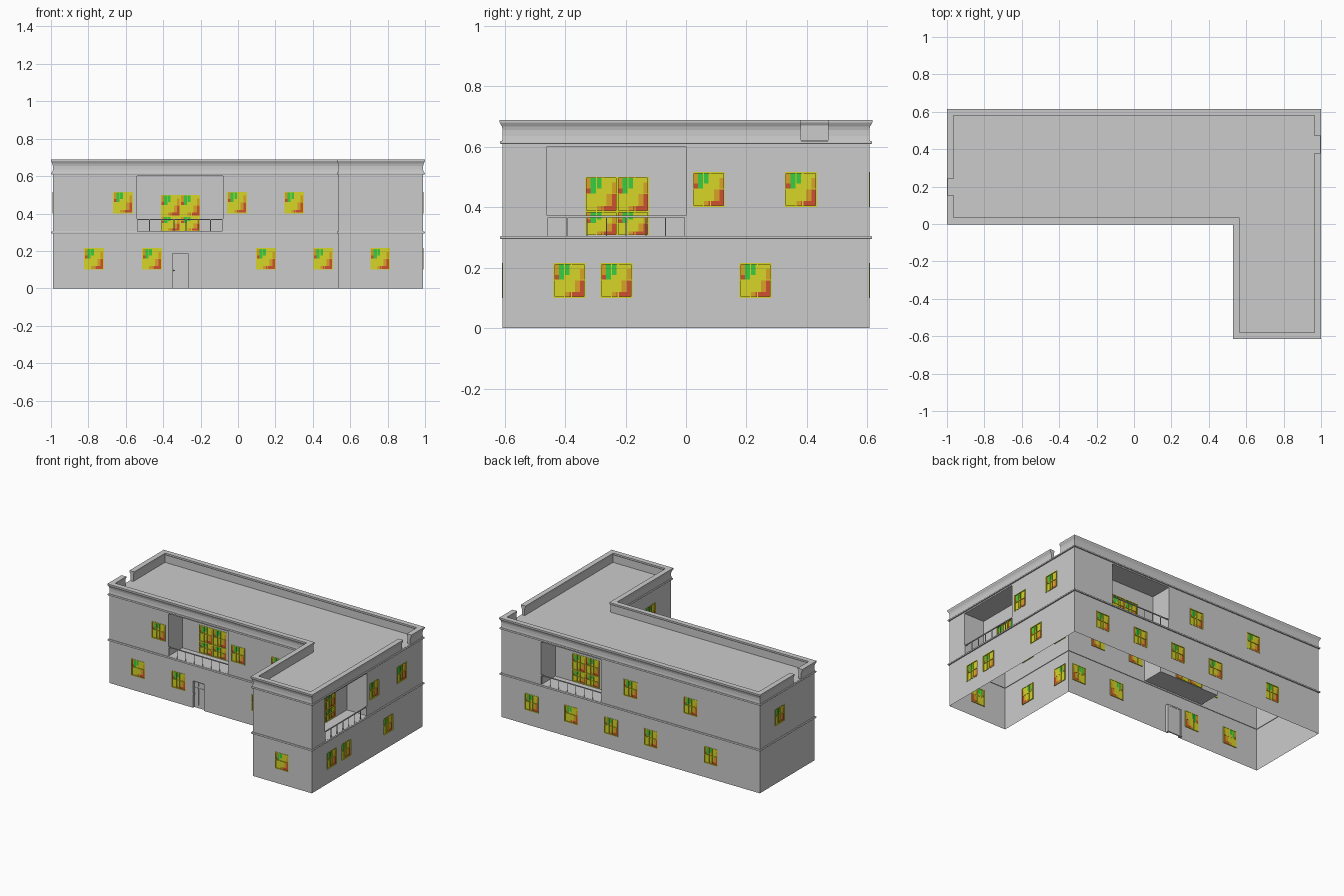
import bpy, bmesh
from mathutils import Vector, Matrix

if "Cube" in bpy.data.objects:
    bpy.data.objects.remove(bpy.data.objects["Cube"])

X, Y, XW, YF, TOP = 0.99, 0.606, 0.538, 0.008, 0.62
FOOT = [(-X, YF), (XW, YF), (XW, -Y), (X, -Y), (X, Y), (-X, Y)]
LOW, UP = 0.157, 0.458          # window centre heights
WW, WH = 0.105, 0.115           # window size
DEPTH = 0.155                   # balcony recess


def material(name, rgb):
    m = bpy.data.materials.new(name)
    m.diffuse_color = (*rgb, 1)
    m.use_nodes = True
    m.node_tree.nodes["Principled BSDF"].inputs["Base Color"].default_value = m.diffuse_color
    return m


COLOURS = {"Y": material("yellow", (0.68, 0.66, 0.02)),
           "O": material("orange", (0.70, 0.36, 0.02)),
           "R": material("red", (0.62, 0.08, 0.03)),
           "G": material("green", (0.04, 0.62, 0.05))}


def finish(bm, name, fix=True):
    if fix:
        bmesh.ops.remove_doubles(bm, verts=bm.verts, dist=1e-5)
        bmesh.ops.recalc_face_normals(bm, faces=bm.faces)
    me = bpy.data.meshes.new(name)
    bm.to_mesh(me)
    bm.free()
    return me


def place(name, me, matrix=None):
    ob = bpy.data.objects.new(name, me)
    if matrix is not None:
        ob.matrix_world = matrix
    bpy.context.collection.objects.link(ob)
    return ob


def quad(bm, pts, mat=0):
    f = bm.faces.new([bm.verts.new(p) for p in pts])
    f.material_index = mat


def box(bm, u0, u1, d0, d1, z0, z1):
    m = Matrix.Translation(((u0 + u1) / 2, (d0 + d1) / 2, (z0 + z1) / 2))
    m = m @ Matrix.Diagonal((u1 - u0, d1 - d0, z1 - z0, 1))
    bmesh.ops.create_cube(bm, size=1, matrix=m)


def sweep(name, path, profile, closed):
    """Run an (outward, z) profile along a counter-clockwise path with mitred corners."""
    bm = bmesh.new()
    pts = [Vector(p) for p in path]
    n = len(pts)
    norm = []
    for i in range(n):
        e = (pts[(i + 1) % n] - pts[i]).normalized()
        norm.append(Vector((e.y, -e.x)))
    rings = []
    for i in range(n):
        a, b = norm[i - 1], norm[i]
        if not closed and i == 0:
            a = b
        if not closed and i == n - 1:
            b = a
        off = (a + b) / (1 + a.dot(b))
        rings.append([bm.verts.new((*(pts[i] + off * o), z)) for o, z in profile])
    k = len(profile)
    for i in range(n if closed else n - 1):
        r, s = rings[i], rings[(i + 1) % n]
        for j in range(k):
            bm.faces.new((r[j], s[j], s[(j + 1) % k], r[(j + 1) % k]))
    if not closed:
        bm.faces.new(rings[0])
        bm.faces.new(rings[-1])
    place(name, finish(bm, name))


def window_mesh():
    """Patchwork glazing with sash bars, centred, in the local u-z plane facing -y."""
    bm = bmesh.new()
    rows = ["OGGYYY", "OGGYYO", "RGYYYO", "YYYYOR", "YYYYOR", "YYORRR"]
    for r, row in enumerate(rows):
        for c, key in enumerate(row):
            u, z = -WW / 2 + c * WW / 6, WH / 2 - (r + 1) * WH / 6
            du, dz = WW / 6, WH / 6
            quad(bm, [(u, 0.004, z), (u + du, 0.004, z), (u + du, 0.004, z + dz), (u, 0.004, z + dz)],
                 "YORG".index(key))
    t, w, h = 0.004, WW / 2, WH / 2
    box(bm, -w, w, -0.002, 0.006, -h, -h + t)
    box(bm, -w, w, -0.002, 0.006, h - t, h)
    box(bm, -w, -w + t, -0.002, 0.006, -h, h)
    box(bm, w - t, w, -0.002, 0.006, -h, h)
    box(bm, -0.018, -0.015, 0, 0.005, -h, h)
    box(bm, 0.004, 0.008, 0, 0.005, -h, h)
    box(bm, -w, w, 0, 0.005, 0, 0.003)
    me = finish(bm, "window", False)
    for key in "YORG":
        me.materials.append(COLOURS[key])
    return me


WINDOW = window_mesh()


def grid_wall(bm, rect, holes, d):
    """Flat wall with rectangular openings."""
    u0, u1, z0, z1 = rect
    us = sorted({u0, u1, *[v for h in holes for v in h[:2]]})
    zs = sorted({z0, z1, *[v for h in holes for v in h[2:]]})
    for a, b in zip(us, us[1:]):
        for c, e in zip(zs, zs[1:]):
            m, n = (a + b) / 2, (c + e) / 2
            if not any(h[0] < m < h[1] and h[2] < n < h[3] for h in holes):
                quad(bm, [(a, d, c), (b, d, c), (b, d, e), (a, d, e)])


def reveal(bm, h, d, floor=True):
    """Sides of a recess running from the wall face back to depth d."""
    a, b, c, e = h
    quad(bm, [(a, 0, c), (a, d, c), (a, d, e), (a, 0, e)])
    quad(bm, [(b, 0, c), (b, 0, e), (b, d, e), (b, d, c)])
    quad(bm, [(a, 0, e), (a, d, e), (b, d, e), (b, 0, e)])
    if floor:
        quad(bm, [(a, 0, c), (b, 0, c), (b, d, c), (a, d, c)])


def hole(u, z, w=WW, h=WH):
    return (u - w / 2, u + w / 2, z - h / 2, z + h / 2)


def facade(name, i, low, up, balcony=None, door=None):
    """One wall: low/up are window centres along the wall in world x or y."""
    p, q = Vector(FOOT[i]), Vector(FOOT[(i + 1) % 6])
    e = (q - p).normalized()
    axis = 0 if abs(e.x) > 0.5 else 1
    M = Matrix(((e.x, -e.y, 0, p.x), (e.y, e.x, 0, p.y), (0, 0, 1, 0), (0, 0, 0, 1)))
    U = lambda v: abs(v - p[axis])
    bm = bmesh.new()
    spots = [(U(v), LOW) for v in low] + [(U(v), UP) for v in up]
    holes = [hole(*s) for s in spots]
    for u, z in spots:
        place(name + "_window", WINDOW, M @ Matrix.Translation((u, 0, z)))
    if balcony is not None:
        b0 = U(balcony)
        h = (b0, b0 + 0.46, 0.305, 0.60)
        holes.append(h)
        reveal(bm, h, DEPTH)
        # two-by-two glazing at the back of the balcony
        inner = []
        for u in (b0 + 0.18, b0 + 0.285):
            for z, s in ((0.4425, 1), (0.346, 0.68)):
                inner.append(hole(u, z, WW, WH * s))
                place(name + "_balcony_window", WINDOW,
                      M @ Matrix.Translation((u, DEPTH, z)) @ Matrix.Diagonal((1, 1, s, 1)))
        grid_wall(bm, h, inner, DEPTH)
        # railing
        rb = bmesh.new()
        box(rb, b0, b0 + 0.46, 0, 0.006, 0.366, 0.372)
        for k in range(8):
            u = b0 + 0.002 + k * 0.0651
            box(rb, u - 0.002, u + 0.002, 0.001, 0.005, 0.305, 0.368)
        place(name + "_railing", finish(rb, "railing"), M)
    if door is not None:
        c = U(door)
        h = (c - 0.057, c + 0.057, 0, 0.195)
        holes.append(h)
        reveal(bm, h, 0.02, False)
        db = bmesh.new()
        box(db, c - 0.057, c - 0.042, 0.0, 0.024, 0, 0.195)
        box(db, c + 0.042, c + 0.057, 0.0, 0.024, 0, 0.195)
        box(db, c - 0.042, c + 0.042, 0.0, 0.024, 0.186, 0.195)
        place("door_frame", finish(db, "door_frame"), M)
        db = bmesh.new()
        box(db, c - 0.042, c + 0.042, 0.014, 0.022, 0, 0.186)
        for s in (-0.021, 0.021):
            box(db, c + s - 0.013, c + s + 0.013, 0.011, 0.015, 0.02, 0.14)
            box(db, c + s - 0.013, c + s + 0.013, 0.011, 0.015, 0.15, 0.178)
        box(db, c - 0.04, c - 0.028, -0.006, -0.002, 0.094, 0.098)
        box(db, c - 0.04, c - 0.036, -0.004, 0.015, 0.09, 0.102)
        place("door", finish(db, "door"), M)
    grid_wall(bm, (0, (q - p).length, 0, TOP), holes, 0)
    place(name, finish(bm, name, False), M)


# walls, counter-clockwise from the main front
facade("front_wall", 0, [-0.77, -0.46, 0.15, 0.455], [-0.615, -0.005, 0.30], -0.54, -0.308)
facade("wing_inner_wall", 1, [-0.075, -0.385], [-0.075, -0.385])
facade("wing_front_wall", 2, [0.76], [])
facade("right_wall", 3, [-0.385, -0.23, 0.23], [0.075, 0.38], -0.46)
facade("back_wall", 4, [0.76, 0.455, 0.15, -0.155, -0.615], [0.0, -0.46], 0.685)
facade("left_wall", 5, [], [0.385])

# roof
bm = bmesh.new()
quad(bm, [(x, y, TOP) for x, y in FOOT])
place("roof", finish(bm, "roof", False))

# string courses
for name, z in (("middle_ledge", 0.294), ("upper_ledge", 0.609)):
    sweep(name, FOOT, [(-0.004, z), (0.007, z), (0.009, z + 0.003), (0.009, z + 0.007),
                       (0.007, z + 0.01), (-0.004, z + 0.01)], True)

# parapet, in two runs with a gap on each end wall
PARAPET = [(-0.02, 0.618), (0.002, 0.618), (0.0, 0.635), (0.0, 0.655), (0.003, 0.667), (0.008, 0.676),
           (0.01, 0.68), (0.01, 0.688), (-0.026, 0.688), (-0.026, 0.68), (-0.02, 0.67)]
sweep("front_parapet", [(-X, 0.155)] + FOOT[:4] + [(X, 0.38)], PARAPET, False)
sweep("back_parapet", [(X, 0.47), FOOT[4], FOOT[5], (-X, 0.24)], PARAPET, False)
